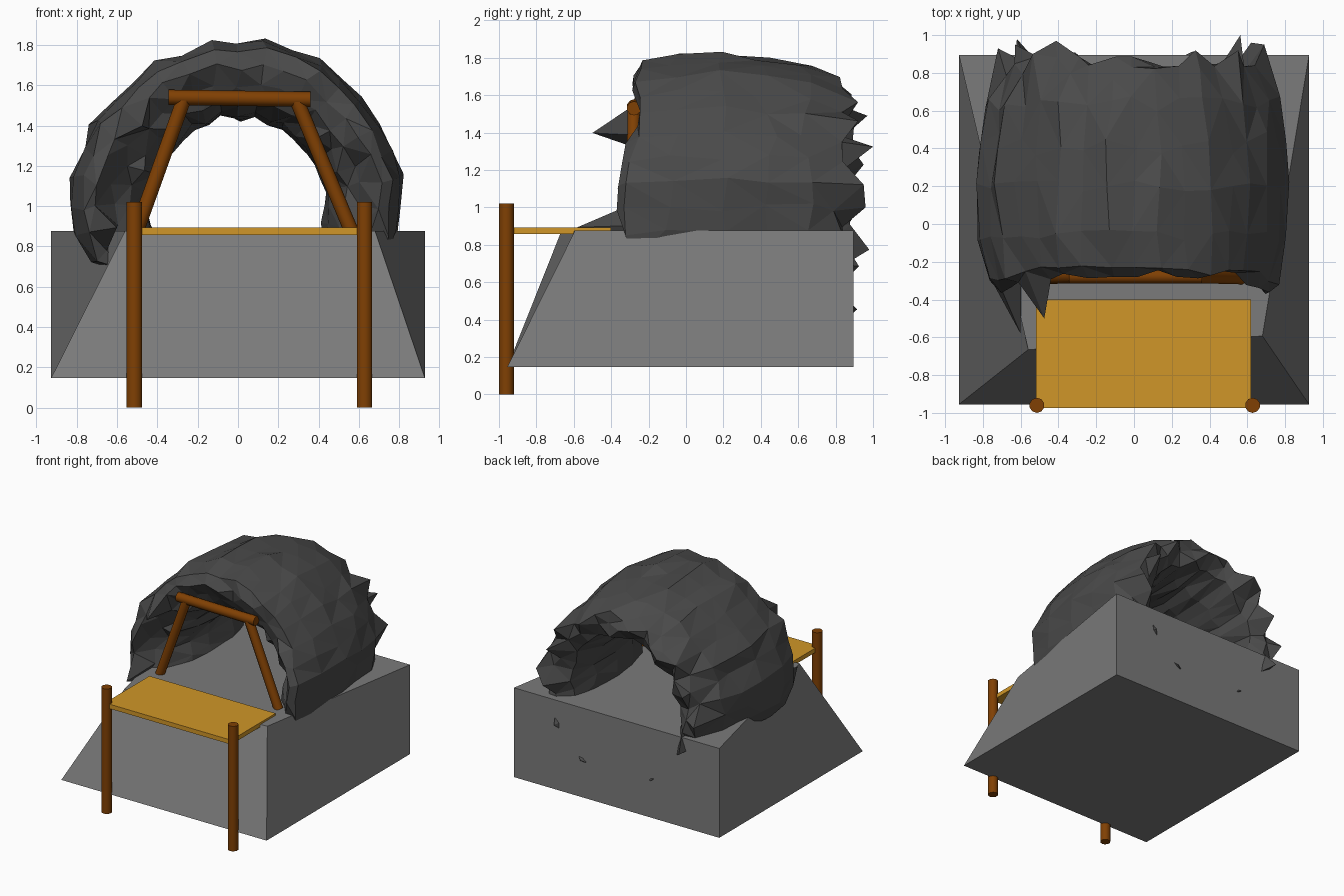
import bpy, bmesh, math, random
from mathutils import Vector

random.seed(7)
if "Cube" in bpy.data.objects:
    bpy.data.objects.remove(bpy.data.objects["Cube"], do_unlink=True)


def material(name, rgb):
    mat = bpy.data.materials.new(name)
    mat.use_nodes = True
    mat.diffuse_color = (*rgb, 1)
    mat.node_tree.nodes["Principled BSDF"].inputs["Base Color"].default_value = (*rgb, 1)
    return mat


STONE = material("grey stone", (0.197, 0.197, 0.197))
ROCK = material("dark rock", (0.068, 0.068, 0.068))
TIMBER = material("brown timber", (0.215, 0.051, 0.001))
PLANK = material("yellow plank", (0.63, 0.305, 0.021))


def finish(bm, name, mat):
    bmesh.ops.recalc_face_normals(bm, faces=bm.faces)
    mesh = bpy.data.meshes.new(name)
    bm.to_mesh(mesh)
    bm.free()
    mesh.materials.append(mat)
    obj = bpy.data.objects.new(name, mesh)
    bpy.context.collection.objects.link(obj)
    return obj


def block(name, bottom, top, mat):
    """Six-sided block between two four-point outlines."""
    bm = bmesh.new()
    low = [bm.verts.new(p) for p in bottom]
    high = [bm.verts.new(p) for p in top]
    bm.faces.new(low[::-1])
    bm.faces.new(high)
    for i in range(4):
        j = (i + 1) % 4
        bm.faces.new((low[i], low[j], high[j], high[i]))
    return finish(bm, name, mat)


def pole(name, start, end, radius):
    """Round timber from start to end."""
    start, end = Vector(start), Vector(end)
    axis = end - start
    bm = bmesh.new()
    bmesh.ops.create_cone(bm, cap_ends=True, segments=10, radius1=radius,
                          radius2=radius, depth=axis.length)
    obj = finish(bm, name, TIMBER)
    obj.location = (start + end) / 2
    obj.rotation_euler = axis.to_track_quat("Z", "Y").to_euler()
    bpy.ops.object.select_all(action="DESELECT")
    obj.select_set(True)
    bpy.context.view_layer.objects.active = obj
    bpy.ops.object.shade_smooth_by_angle(angle=math.radians(40))


def outline(left, right, front_left, front_right, back, z):
    return [(left[0], front_left, z), (right[0], front_right, z),
            (right[1], back, z), (left[1], back, z)]


# Stone base, narrowing towards the top of its sloping front
W = 0.927
block("stone_base",
      outline((-W, -W), (W, W), -0.955, -0.955, 0.895, 0.148),
      outline((-0.56, -W), (0.68, W), -0.665, -0.593, 0.895, 0.877), STONE)

# Landing deck and its two posts
deck = [outline((-0.52, -0.52), (0.62, 0.62), -0.974, -0.974, -0.4, z) for z in (0.857, 0.893)]
block("landing_deck", *deck, PLANK)
for side, x in (("right", -0.514), ("left", 0.628)):
    pole(side + "_deck_post", (x, -0.96, 0), (x, -0.96, 1.02), 0.04)

# Timber frame at the tunnel mouth
pole("mouth_beam", (-0.345, -0.278, 1.54), (0.36, -0.278, 1.53), 0.038)
pole("right_mouth_prop", (-0.265, -0.278, 1.54), (-0.505, -0.285, 0.87), 0.036)
pole("left_mouth_prop", (0.285, -0.278, 1.54), (0.565, -0.285, 0.87), 0.036)

# Rock tunnel: a jagged ring whose lower half is buried in the base.
# Cross-section as (radius, y), running over the outside and back through the bore.
SECTION = [(0.70, -0.265), (0.785, -0.245), (0.82, -0.06), (0.825, 0.2), (0.80, 0.42),
           (0.765, 0.64), (0.68, 0.82), (0.60, 0.85), (0.50, 0.78), (0.45, 0.55),
           (0.44, 0.28), (0.46, 0.05), (0.53, -0.16), (0.61, -0.22)]
FRONT, CREST, BACK = 0, 6, 7
# How far the feet of each front row reach forward, and how far they draw in
REACH = {0: 0.08, 1: 0.06, 2: 0.02}
TUCK = {1: 0.025}
# Spikes on the rims: (row, step) -> (radius, y)
SPIKES = {(BACK, 0): (0.62, 0.96), (BACK, 3): (0.65, 1.0), (BACK, 6): (0.65, 0.92),
          (BACK, 13): (0.64, 0.97), (BACK, 16): (0.67, 0.95), (BACK, 20): (0.66, 0.98),
          (BACK, 24): (0.63, 0.91), (BACK, 30): (0.63, 0.915),
          (BACK, 33): (0.63, 0.925), (CREST, 1): (0.70, 0.95), (CREST, 4): (0.72, 0.92),
          (CREST, 14): (0.70, 0.90), (CREST, 18): (0.72, 0.93),
          (FRONT, 14): (0.62, -0.5), (FRONT, 19): (0.61, -0.58)}
STEPS = 36
bm = bmesh.new()
rings = []
for k in range(STEPS):
    base_angle = math.tau * k / STEPS
    swell = random.uniform(-0.022, 0.022)
    ring = []
    for row, (r, y) in enumerate(SECTION):
        a = base_angle + random.uniform(-0.03, 0.03)
        height = math.sin(a)
        flank = math.cos(a) ** 6
        r += swell + random.uniform(-0.015, 0.015) - TUCK.get(row, 0) * flank
        y += random.uniform(-0.03, 0.03) - REACH.get(row, 0) * flank
        if 4 <= row <= 8 and height > -0.1:       # ragged back rim
            y += random.uniform(-0.03, 0.05)
        if height < -0.2:                         # keep the buried part inside
            y = min(y, 0.86)
        if height < -0.4:
            r = min(r, 0.64)
        elif height < -0.25:
            r = min(r, 0.78)
        if (row, k) in SPIKES:
            a = base_angle
            r, y = SPIKES[row, k]
        ring.append(bm.verts.new((r * math.cos(a), y, 1.0 + r * math.sin(a))))
    rings.append(ring)
n = len(SECTION)
for k in range(STEPS):
    here, there = rings[k], rings[(k + 1) % STEPS]
    for i in range(n):
        j = (i + 1) % n
        bm.faces.new((here[i], here[j], there[j], there[i]))
# Facet the uneven quads
bmesh.ops.triangulate(bm, faces=bm.faces[:], quad_method="SHORT_EDGE")
finish(bm, "rock_tunnel", ROCK)
